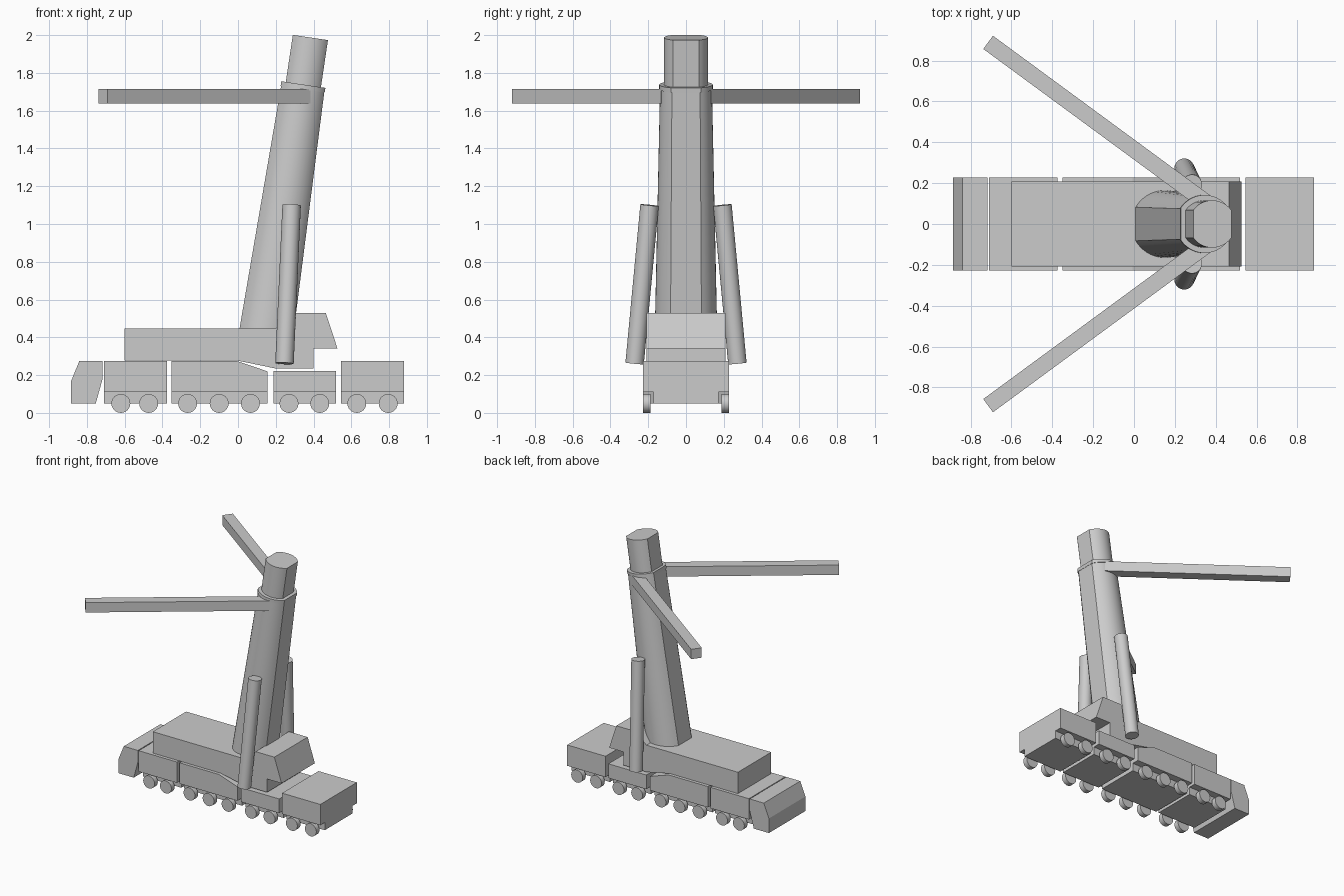
import bpy, bmesh, math
from mathutils import Vector, Matrix

if "Cube" in bpy.data.objects:
    bpy.data.objects.remove(bpy.data.objects["Cube"])

W = 0.228  # chassis half width


def finish(name, bm, smooth=False):
    bmesh.ops.recalc_face_normals(bm, faces=bm.faces)
    me = bpy.data.meshes.new(name)
    bm.to_mesh(me)
    bm.free()
    ob = bpy.data.objects.new(name, me)
    bpy.context.collection.objects.link(ob)
    if smooth:
        bpy.ops.object.select_all(action='DESELECT')
        ob.select_set(True)
        bpy.context.view_layer.objects.active = ob
        bpy.ops.object.shade_smooth_by_angle(angle=math.radians(25))
    return ob


def loft(bm, a, b):
    """Closed solid between two rings of equal length."""
    va = [bm.verts.new(p) for p in a]
    vb = [bm.verts.new(p) for p in b]
    bm.faces.new(va)
    bm.faces.new(vb[::-1])
    for i in range(len(va)):
        j = (i + 1) % len(va)
        bm.faces.new((va[i], vb[i], vb[j], va[j]))


def extrude_profile(name, pts, half):
    """Side profile (x, z) extruded across y."""
    bm = bmesh.new()
    loft(bm, [(x, -half, z) for x, z in pts], [(x, half, z) for x, z in pts])
    return finish(name, bm)


def flat_sided_circle(r, clip, n=14):
    """Circle of radius r cut flat at x = +-clip."""
    a = math.acos(clip / r)
    arc = [a + (math.pi - 2 * a) * i / n for i in range(n + 1)]
    return [(r * math.cos(t), r * math.sin(t))
            for t in arc + [t + math.pi for t in arc]]


# Chassis: slanted cab and four separate blocks with narrower undersides
extrude_profile("driver_cab", [(-0.885, 0.05), (-0.753, 0.05), (-0.717, 0.18),
                               (-0.717, 0.275), (-0.84, 0.275), (-0.885, 0.165)], W)
blocks = {
    "front_block": (-0.71, -0.375, [(-0.375, 0.275), (-0.71, 0.275)]),
    "middle_block": (-0.351, 0.156, [(0.156, 0.22), (-0.008, 0.275), (-0.351, 0.275)]),
    "low_block": (0.188, 0.52, [(0.52, 0.222), (0.188, 0.222)]),
    "rear_block": (0.545, 0.88, [(0.88, 0.275), (0.545, 0.275)]),
}
for name, (x0, x1, top) in blocks.items():
    extrude_profile(name, [(x0, 0.11), (x1, 0.11)] + top, W)
    extrude_profile(name + "_underside",
                    [(x0, 0.05), (x1, 0.05), (x1, 0.11), (x0, 0.11)], 0.172)

# Wheels on both sides
for x in (-0.62, -0.473, -0.267, -0.10, 0.066, 0.27, 0.433, 0.629, 0.795):
    for s in (-1, 1):
        bm = bmesh.new()
        bmesh.ops.create_cone(
            bm, cap_ends=True, segments=24, radius1=0.05, radius2=0.05, depth=0.04,
            matrix=Matrix.Translation((x, s * 0.208, 0.05)) @ Matrix.Rotation(math.pi / 2, 4, 'X'))
        finish("wheel", bm, True)

# Upper body with raised rear cabin
extrude_profile("upper_body", [(-0.60, 0.278), (-0.008, 0.278), (0.20, 0.235), (0.40, 0.235),
                               (0.40, 0.34), (0.527, 0.34), (0.464, 0.53), (0.30, 0.53),
                               (0.20, 0.447), (-0.60, 0.447)], 0.208)

# Telescopic mast, leaning towards +x
lean = Matrix.Translation((0.346, 0, 1.738)) @ Matrix.Rotation(math.radians(8.5), 4, 'Y')


def mast_section(name, s0, r0, c0, s1, r1, c1):
    bm = bmesh.new()
    rings = [[lean @ Vector((x, y, s)) for x, y in flat_sided_circle(r, c)]
             for s, r, c in ((s0, r0, c0), (s1, r1, c1))]
    loft(bm, *rings)
    finish(name, bm, True)


mast_section("mast_lower", -1.36, 0.166, 0.144, 0, 0.137, 0.115)
mast_section("mast_collar", -0.025, 0.142, 0.118, 0, 0.142, 0.118)
mast_section("mast_upper", -0.05, 0.116, 0.094, 0.252, 0.116, 0.094)

for s in (-1, 1):
    # Lifting cylinders beside the mast
    a, b = Vector((0.246, s * 0.272, 0.262)), Vector((0.284, s * 0.193, 1.10))
    bm = bmesh.new()
    bmesh.ops.create_cone(
        bm, cap_ends=True, segments=24, radius1=0.049, radius2=0.049, depth=(b - a).length,
        matrix=Matrix.Translation((a + b) / 2) @ (b - a).to_track_quat('Z', 'Y').to_matrix().to_4x4())
    finish("lift_cylinder", bm, True)

    # Spreader arms
    a, b = Vector((0.36, s * 0.10, 0)), Vector((-0.714, s * 0.889, 0))
    n = (b - a).normalized().cross(Vector((0, 0, 1))) * 0.04
    ring = [a - n, a + n, b + n, b - n]
    bm = bmesh.new()
    loft(bm, [p + Vector((0, 0, 1.638)) for p in ring], [p + Vector((0, 0, 1.716)) for p in ring])
    finish("spreader_arm", bm)
